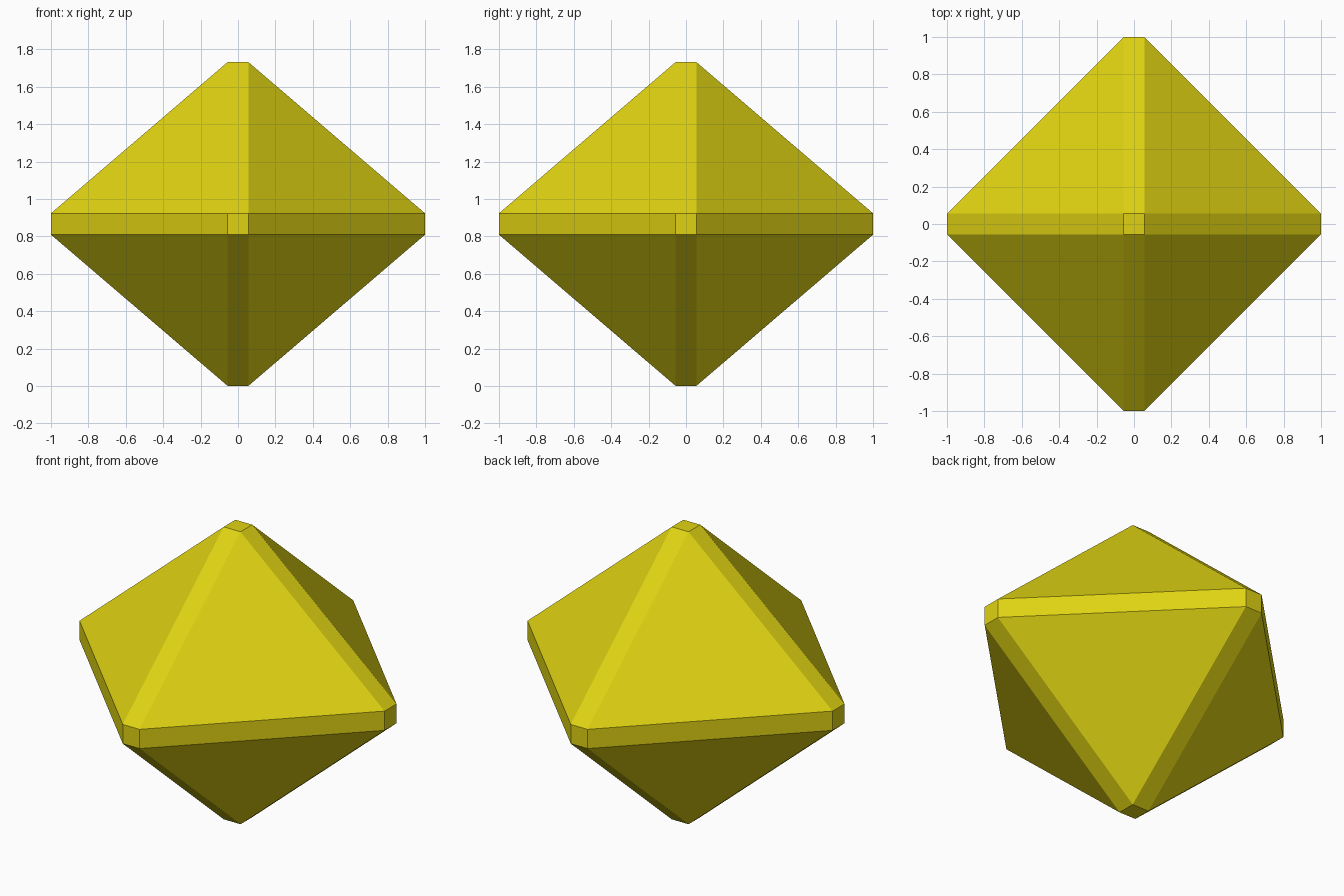
import bpy, bmesh, math

if "Cube" in bpy.data.objects:
    bpy.data.objects.remove(bpy.data.objects["Cube"])

# Gem dimensions: half extents, flat tip half-width, girdle half-height
TIP, REACH = 0.055, 1.0
HALF_H, GIRDLE = 0.866, 0.057

yellow = bpy.data.materials.new("yellow")
yellow.diffuse_color = (0.74, 0.65, 0.006, 1)
yellow.use_nodes = True
yellow.node_tree.nodes["Principled BSDF"].inputs["Base Color"].default_value = yellow.diffuse_color

bm = bmesh.new()
signs = (-1, 1)

# Small flat facets at the two poles and the four equator corners
for s in signs:
    for a in signs:
        for b in signs:
            bm.verts.new((a * TIP, b * TIP, HALF_H + s * HALF_H))
            bm.verts.new((s * REACH, a * TIP, HALF_H + b * GIRDLE))
            bm.verts.new((a * TIP, s * REACH, HALF_H + b * GIRDLE))

# Hull joins the facets into a chamfered octahedron
bmesh.ops.convex_hull(bm, input=bm.verts[:])
bmesh.ops.dissolve_limit(bm, angle_limit=math.radians(1),
                         verts=bm.verts[:], edges=bm.edges[:])
bmesh.ops.recalc_face_normals(bm, faces=bm.faces[:])

mesh = bpy.data.meshes.new("gem")
bm.to_mesh(mesh)
bm.free()
mesh.materials.append(yellow)
gem = bpy.data.objects.new("gem", mesh)
bpy.context.collection.objects.link(gem)
